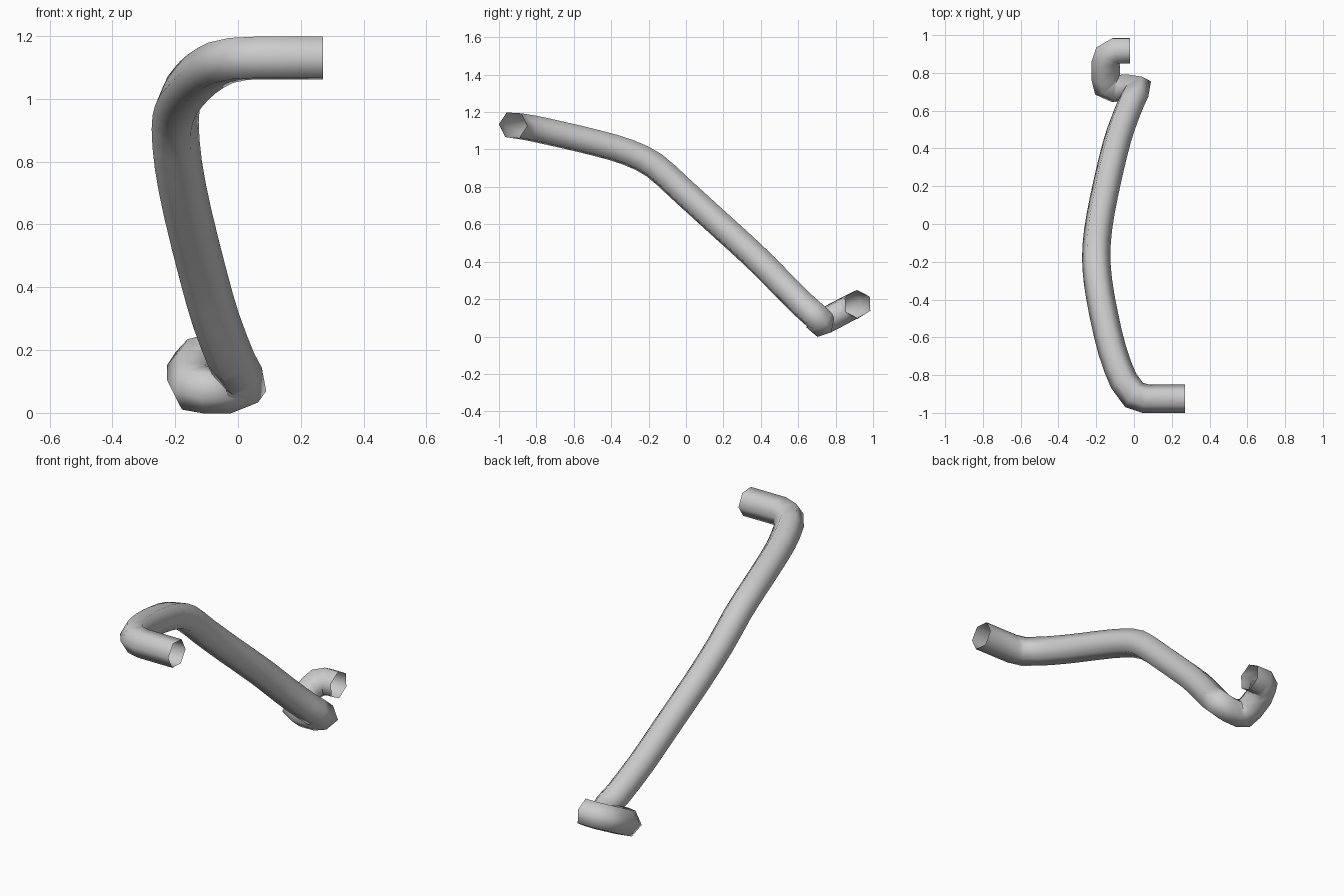
import bpy, bmesh, math
from mathutils import Vector, Quaternion

cube = bpy.data.objects.get("Cube")
if cube:
    bpy.data.objects.remove(cube)

RADIUS, SIDES, STEPS = 0.076, 6, 2

# Centre line of the bent pipe, from the upper front end to the lower back end
PATH = [Vector(p) for p in (
    (.27, -.925, 1.13), (.06, -.925, 1.13), (0, -.905, 1.127), (-.055, -.83, 1.115),
    (-.115, -.67, 1.08), (-.16, -.48, 1.035), (-.19, -.31, .985), (-.2, -.17, .915),
    (-.19, -.03, .79), (-.16, .14, .635), (-.11, .36, .435), (-.07, .5, .295),
    (-.02, .63, .165), (.015, .715, .09), (-.035, .72, .073), (-.1, .717, .073),
    (-.14, .735, .08), (-.15, .775, .1), (-.15, .85, .14), (-.135, .895, .163),
    (-.095, .918, .173), (-.02, .918, .173))]


def smooth_path(points):
    """Catmull-Rom through the points; the straight end lengths stay straight."""
    out = []
    for i in range(len(points) - 1):
        p1, p2 = points[i], points[i + 1]
        straight = i in (0, len(points) - 2)
        # No extra rings in the tight elbows
        steps = 1 if straight or (p2 - p1).length < .1 else STEPS
        for s in range(steps):
            t = s / steps
            if t == 0:
                out.append(p1.copy())
                continue
            m1, m2 = (p2 - points[i - 1]) / 2, (points[i + 2] - p1) / 2
            out.append(p1 * (2*t**3 - 3*t**2 + 1) + m1 * (t**3 - 2*t**2 + t)
                       + p2 * (3*t**2 - 2*t**3) + m2 * (t**3 - t**2))
    return out + [points[-1].copy()]


def sweep_tube(name, points, normal, material):
    """Open hexagonal tube carried along the path without twisting."""
    bm = bmesh.new()
    rings = []
    last = len(points) - 1
    tangent = (points[1] - points[0]).normalized()
    for i, p in enumerate(points):
        a = (p - points[i - 1]).normalized() if i else tangent
        b = (points[i + 1] - p).normalized() if i < last else a
        new = (a + b).normalized()
        normal = tangent.rotation_difference(new) @ normal
        normal = (normal - new * normal.dot(new)).normalized()
        tangent = new
        # Widen the ring at a bend so the tube keeps its thickness
        widen = min(1 / max(new.dot(a), .5), 1.15)
        bend = b - a
        ring = []
        for k in range(SIDES):
            off = Quaternion(new, math.tau * k / SIDES) @ normal * RADIUS
            if bend.length > .05:
                d = (bend - new * bend.dot(new)).normalized()
                off += d * off.dot(d) * (widen - 1)
            ring.append(bm.verts.new(p + off))
        rings.append(ring)
    for r0, r1 in zip(rings, rings[1:]):
        for k in range(SIDES):
            n = (k + 1) % SIDES
            bm.faces.new((r0[k], r0[n], r1[n], r1[k]))
    bmesh.ops.recalc_face_normals(bm, faces=bm.faces)
    for f in bm.faces:
        f.smooth = True
    mesh = bpy.data.meshes.new(name)
    bm.to_mesh(mesh)
    bm.free()
    mesh.materials.append(material)
    obj = bpy.data.objects.new(name, mesh)
    bpy.context.collection.objects.link(obj)
    return obj


# Plain grey pipe
grey = bpy.data.materials.new("light grey")
grey.use_nodes = True
colour = (.6, .6, .6, 1)
grey.diffuse_color = colour
grey.node_tree.nodes["Principled BSDF"].inputs["Base Color"].default_value = colour

sweep_tube("bent_pipe", smooth_path(PATH), Vector((0, 1, -.06)).normalized(), grey)
